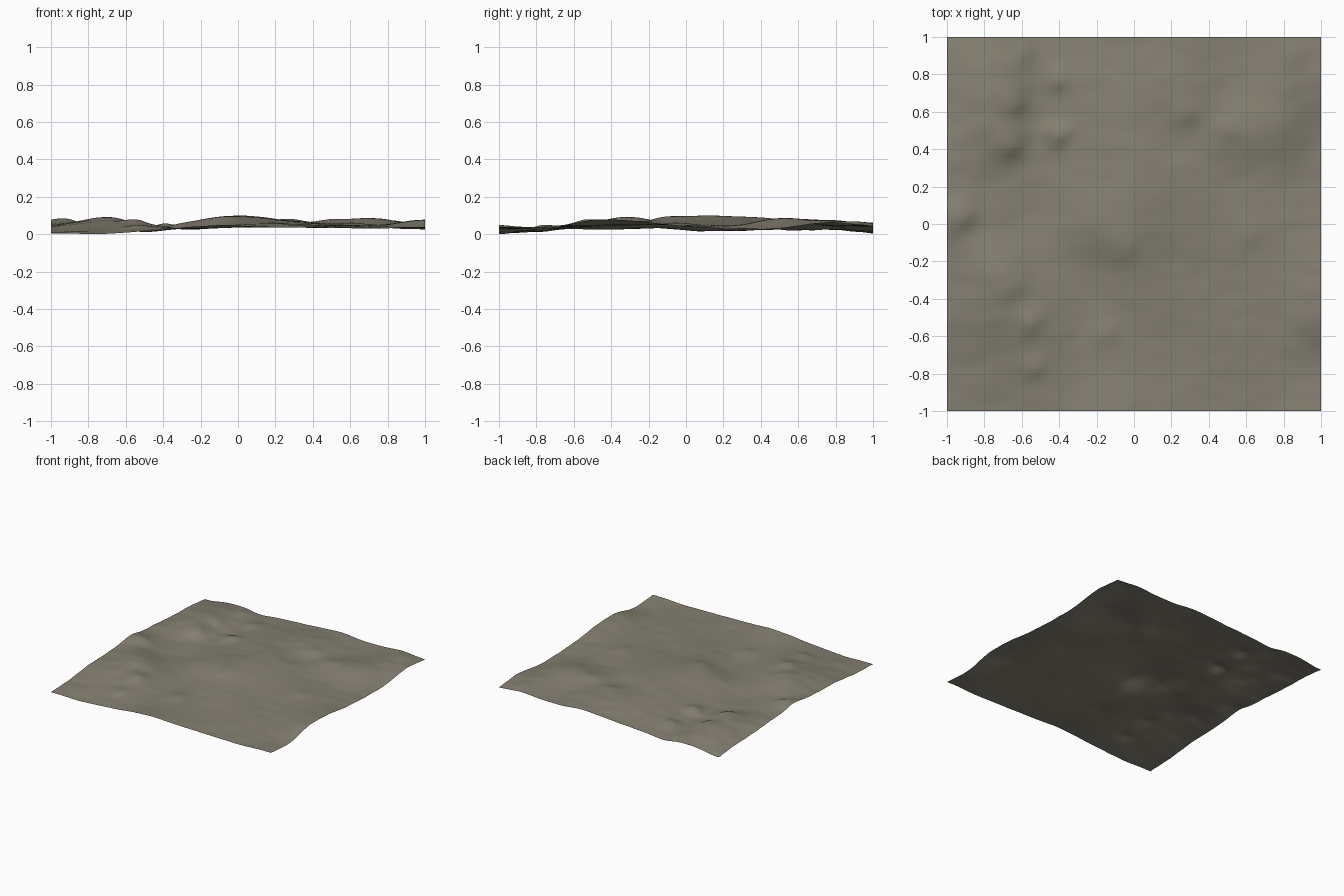
import bpy
import bmesh
import math
from mathutils import Vector, noise

# Remove the default cube
cube = bpy.data.objects.get("Cube")
if cube:
    bpy.data.objects.remove(cube, do_unlink=True)

CELLS = 130        # mesh resolution along each side
PEAK = 0.109       # height of the highest ground

# Broad relief in thousandths: rows run back to front, columns left to right
RELIEF = [
    [14, 42, 24, 42, 58, 72, 54, 65, 54],
    [36, 78, 36, 60, 80, 86, 60, 78, 72],
    [45, 74, 28, 66, 92, 68, 82, 94, 42],
    [60, 40, 30, 68, 106, 86, 60, 56, 40],
    [76, 52, 32, 80, 105, 84, 66, 60, 52],
    [60, 84, 50, 42, 74, 68, 60, 60, 80],
    [52, 76, 66, 32, 52, 60, 58, 56, 86],
    [26, 36, 50, 38, 46, 48, 49, 46, 38],
    [14, 11, 26, 50, 57, 49, 44, 42, 50],
]

# Small knolls and hollows: x, y, radius along the slope, height
KNOLLS = [
    (-0.67, -0.32, 0.12, 0.022),
    (-0.66, 0.41, 0.08, 0.024),
    (-0.63, 0.64, 0.06, 0.014),
    (-0.58, 0.92, 0.06, 0.012),
    (-0.4, 0.47, 0.07, 0.030),
    (-0.4, 0.77, 0.06, 0.016),
    (-0.92, 0.04, 0.09, 0.026),
    (-0.06, -0.13, 0.10, 0.016),
    (-0.15, -0.58, 0.09, 0.016),
    (-0.55, -0.53, 0.07, 0.020),
    (-0.53, -0.77, 0.06, 0.012),
    (0.28, 0.58, 0.09, 0.016),
    (0.5, 0.5, 0.08, 0.010),
    (0.85, 0.9, 0.08, 0.012),
    (0.82, 0.72, 0.06, 0.008),
    (0.62, -0.06, 0.08, 0.010),
]


def cubic(a, b, c, d, t):
    """Smooth curve from b to c."""
    return b + 0.5 * t * (c - a + t * (2 * a - 5 * b + 4 * c - d
                                       + t * (3 * (b - c) + d - a)))


def sample(values, u):
    """Smoothly read a row of values at position u."""
    last = len(values) - 1
    i = min(int(u), last - 1)
    pick = [values[max(0, min(last, i + k))] for k in (-1, 0, 1, 2)]
    return cubic(*pick, u - i)


def knoll_height(dx, dy, radius):
    """Rounded mound, drawn out along the slope towards the back left."""
    along, across = (dx - dy) * 0.707, (dx + dy) * 0.707
    stretch = 0.8 if along > 0 else 1.25
    return math.exp(-(along / (radius * stretch)) ** 2 - (across / radius) ** 2)


def ground_height(x, y):
    last = len(RELIEF) - 1
    u, v = (x + 1) / 2 * last, (1 - y) / 2 * last
    z = sample([sample(row, u) for row in RELIEF], v) / 1000
    for kx, ky, radius, rise in KNOLLS:
        z += rise * knoll_height(x - kx, y - ky, radius)
    # Weathered detail, strongest on the rougher left and back
    rough = 0.004 + 0.003 * max(0, y - x) / 2
    z += rough * noise.noise(Vector((x * 4, y * 4, 3)))
    z += rough * 0.7 * noise.noise(Vector((x * 7, y * 11, 8)))
    return z


# Earth material
earth = bpy.data.materials.new("earth_grey_brown")
earth.use_nodes = True
colour = (0.235, 0.216, 0.168, 1)
earth.diffuse_color = colour
shader = next(n for n in earth.node_tree.nodes if n.type == "BSDF_PRINCIPLED")
shader.inputs["Base Color"].default_value = colour
shader.inputs["Roughness"].default_value = 0.9

# Terrain sheet
bm = bmesh.new()
bmesh.ops.create_grid(bm, x_segments=CELLS, y_segments=CELLS, size=1)
for v in bm.verts:
    v.co.z = ground_height(v.co.x, v.co.y)

# Rest the lowest point on the floor and level off the highest ground
low = min(v.co.z for v in bm.verts)
for v in bm.verts:
    v.co.z = min(v.co.z - low, PEAK)
for f in bm.faces:
    f.smooth = True

mesh = bpy.data.meshes.new("terrain")
bm.to_mesh(mesh)
bm.free()
mesh.materials.append(earth)
terrain = bpy.data.objects.new("terrain", mesh)
bpy.context.collection.objects.link(terrain)
